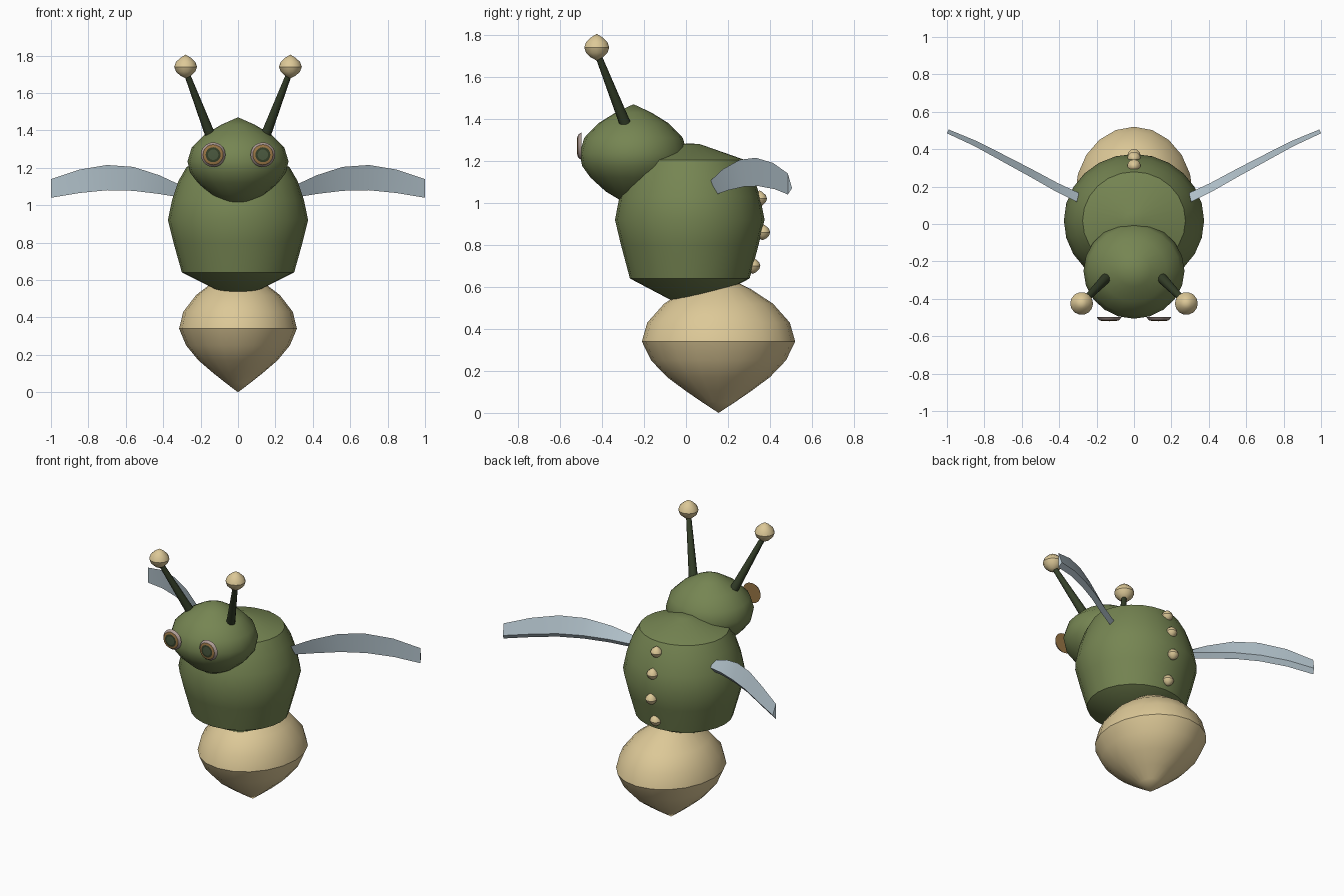
import bpy, bmesh, math
from mathutils import Vector, Matrix

if "Cube" in bpy.data.objects:
    bpy.data.objects.remove(bpy.data.objects["Cube"])


def material(name, rgb):
    m = bpy.data.materials.new(name)
    m.diffuse_color = (*rgb, 1)
    m.use_nodes = True
    m.node_tree.nodes["Principled BSDF"].inputs["Base Color"].default_value = m.diffuse_color
    return m


GREEN = material("leaf green", (0.18, 0.235, 0.085))
CREAM = material("cream", (0.72, 0.58, 0.31))
DARK = material("dark green", (0.035, 0.05, 0.022))
WING = material("pale blue", (0.47, 0.57, 0.63))
RIM = material("pinkish grey", (0.42, 0.33, 0.30))
IRIS = material("amber brown", (0.32, 0.18, 0.06))
PUPIL = material("pupil green", (0.07, 0.10, 0.05))


def finish(name, bm, mats, angle=36):
    bmesh.ops.recalc_face_normals(bm, faces=bm.faces)
    me = bpy.data.meshes.new(name)
    bm.to_mesh(me)
    bm.free()
    ob = bpy.data.objects.new(name, me)
    bpy.context.collection.objects.link(ob)
    for m in mats:
        me.materials.append(m)
    bpy.ops.object.select_all(action='DESELECT')
    ob.select_set(True)
    bpy.context.view_layer.objects.active = ob
    bpy.ops.object.shade_smooth_by_angle(angle=math.radians(angle))
    return ob


def lathe(name, profile, mats, matrix, sides=20, bands=None):
    """Revolve (radius, height) pairs about z; bands gives a material per ring."""
    bm = bmesh.new()
    rings = []
    for r, z in profile:
        if r == 0:
            rings.append([bm.verts.new((0, 0, z))])
        else:
            rings.append([bm.verts.new((r * math.cos(2 * math.pi * i / sides),
                                        r * math.sin(2 * math.pi * i / sides), z))
                          for i in range(sides)])
    for k, (a, b) in enumerate(zip(rings, rings[1:])):
        for i in range(sides):
            j = (i + 1) % sides
            if len(a) == 1:
                loop = [a[0], b[j], b[i]]
            elif len(b) == 1:
                loop = [a[i], a[j], b[0]]
            else:
                loop = [a[i], a[j], b[j], b[i]]
            f = bm.faces.new(loop)
            if bands:
                f.material_index = bands[k]
    bm.transform(matrix)
    return finish(name, bm, mats)


def place(x, y, z, sx=1, sy=1, sz=1):
    return Matrix.Translation((x, y, z)) @ Matrix.Diagonal((sx, sy, sz, 1))


# Abdomen: top-shaped bulb with the point down
lathe("abdomen", [(0, 0), (.21, .05), (.43, .105), (.67, .17), (.88, .25), (1, .34),
                  (.93, .43), (.71, .52), (.42, .59), (.2, .63), (0, .65)],
      [CREAM], place(0, .155, 0, .315, .365, 1))

# Torso: barrel with a shallow cone above and below
lathe("torso", [(0, .49), (.30, .64), (.345, .80), (.375, .92), (.352, 1.03),
                (.318, 1.13), (.275, 1.205), (.05, 1.28), (0, 1.283)],
      [GREEN], place(0, .018, 0, 1, .95, 1), 24)

# Head: rounded below, pointed on top
lathe("head", [(0, 1.0), (.07, 1.015), (.14, 1.055), (.215, 1.12), (.257, 1.175),
               (.27, 1.235), (.247, 1.31), (.175, 1.38), (.09, 1.43), (0, 1.47)],
      [GREEN], place(0, -.25, 0, 1, .95, 1))

# Pointed bead shape shared by the antenna tips and the back studs
BEAD = [(0, -1), (.45, -.78), (.85, -.42), (1, 0), (.85, .42), (.45, .78), (0, 1.05)]

# Studs down the back
for i, (y, z) in enumerate([(.318, .70), (.365, .86), (.35, 1.02), (.31, 1.15)]):
    lathe(f"back_stud_{i + 1}", BEAD, [CREAM], place(0, y, z, .036, .036, .038), 12)

# Wing sections: x, y, bottom z, top z, backward lean of the lower edge
SECTIONS = [(.27, .10, 1.035, 1.09, .03), (.42, .175, 1.06, 1.16, .025),
            (.56, .255, 1.077, 1.205, .02), (.70, .332, 1.08, 1.215, .015),
            (.85, .415, 1.065, 1.19, .008), (1.0, .485, 1.04, 1.14, 0)]

for side, label in ((1, "right"), (-1, "left")):
    # Antenna stalk and tip
    base, tip = Vector((side * .135, -.275, 1.34)), Vector((side * .28, -.425, 1.72))
    axis = tip - base
    lathe(f"antenna_stalk_{label}",
          [(0, 0), (.029, 0), (.015, axis.length), (0, axis.length)], [DARK],
          Matrix.Translation(base) @ axis.to_track_quat('Z', 'Y').to_matrix().to_4x4(), 10)
    lathe(f"antenna_tip_{label}", BEAD, [CREAM],
          place(side * .28, -.425, 1.74, .061, .061, .062), 14)

    # Eye: shallow disc facing forward with rim, iris and pupil rings
    lathe(f"eye_{label}",
          [(0, 0), (.066, 0), (.054, .016), (.04, .020), (.028, .021), (0, .022)],
          [RIM, IRIS, DARK, PUPIL],
          Matrix.Translation((side * .133, -.498, 1.27)) @ Matrix.Rotation(math.pi / 2, 4, 'X'),
          20, [1, 0, 1, 2, 3])

    # Wing: curved blade with a thin triangular section
    bm = bmesh.new()
    rows = []
    for x, y, lo, hi, lean in SECTIONS:
        rows.append([bm.verts.new((side * x, y, hi)),
                     bm.verts.new((side * x, y + lean, lo)),
                     bm.verts.new((side * (x - .01), y + lean + .02, lo + .03))])
    for a, b in zip(rows, rows[1:]):
        for i in range(3):
            j = (i + 1) % 3
            bm.faces.new((a[i], a[j], b[j], b[i]))
    bm.faces.new(rows[0])
    bm.faces.new(rows[-1])
    finish(f"wing_{label}", bm, [WING], 30)
